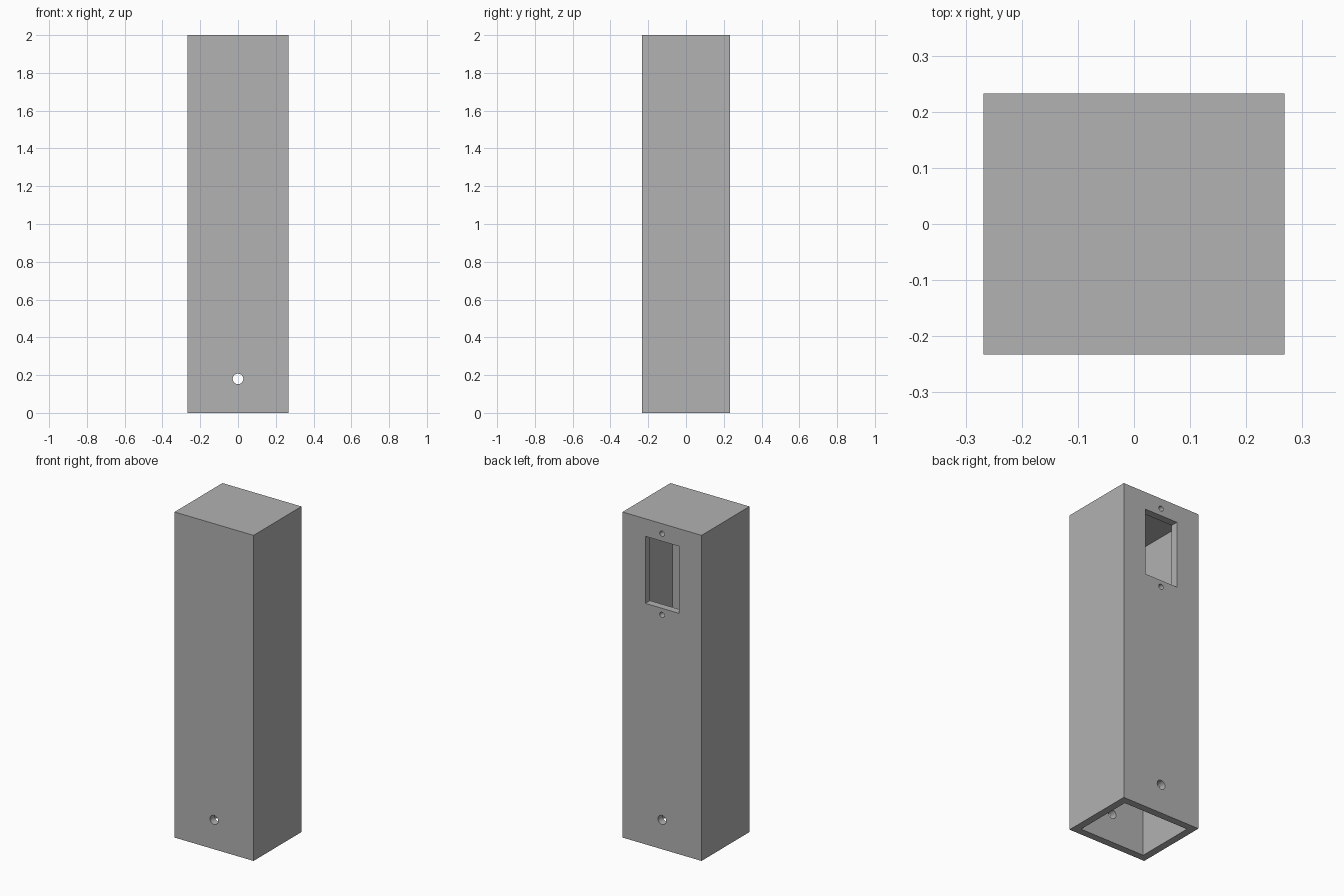
import bpy
import math

if "Cube" in bpy.data.objects:
    bpy.data.objects.remove(bpy.data.objects["Cube"], do_unlink=True)

WIDTH, DEPTH, HEIGHT, WALL = 0.537, 0.465, 2.0, 0.045
BACK = DEPTH / 2

grey = bpy.data.materials.new("plain_grey")
grey.use_nodes = True
colour = (0.445, 0.445, 0.445, 1)
grey.diffuse_color = colour
grey.node_tree.nodes["Principled BSDF"].inputs["Base Color"].default_value = colour


def box(name, size, y, z_low, z_high):
    """Box centred on x = 0, spanning z_low to z_high."""
    bpy.ops.mesh.primitive_cube_add(size=1, location=(0, y, (z_low + z_high) / 2))
    obj = bpy.context.object
    obj.name = name
    obj.scale = (size[0], size[1], z_high - z_low)
    bpy.ops.object.transform_apply(location=True, rotation=True, scale=True)
    return obj


def drill(name, radius, length, y, z):
    """Cylinder lying along y."""
    bpy.ops.mesh.primitive_cylinder_add(vertices=32, radius=radius, depth=length,
                                        location=(0, y, z), rotation=(math.pi / 2, 0, 0))
    obj = bpy.context.object
    obj.name = name
    bpy.ops.object.transform_apply(location=True, rotation=True, scale=True)
    return obj


# Outer post with a closed top
housing = box("housing", (WIDTH, DEPTH), 0, 0, HEIGHT)
housing.data.materials.clear()
housing.data.materials.append(grey)

# Hollow interior open at the base, back window, screw holes and cross hole
cutters = [
    box("cavity_cutter", (WIDTH - 2 * WALL, DEPTH - 2 * WALL), 0, -0.1, HEIGHT - WALL),
    box("window_cutter", (0.228, 0.12), BACK, 1.48, 1.892),
    drill("cross_hole_cutter", 0.028, 1, 0, 0.18),
]
for z in (1.44, 1.938):
    cutters.append(drill("screw_hole_cutter", 0.016, 0.12, BACK, z))

for cutter in cutters:
    cutter.hide_render = True
    cut = housing.modifiers.new(cutter.name, "BOOLEAN")
    cut.operation = "DIFFERENCE"
    cut.solver = "EXACT"
    cut.object = cutter

# Apply the cuts and discard the cutters
bpy.ops.object.select_all(action="DESELECT")
housing.select_set(True)
bpy.context.view_layer.objects.active = housing
for cutter in cutters:
    bpy.ops.object.modifier_apply(modifier=housing.modifiers[0].name)
for cutter in cutters:
    bpy.data.objects.remove(cutter, do_unlink=True)

bpy.ops.object.shade_smooth_by_angle(angle=math.radians(30))
